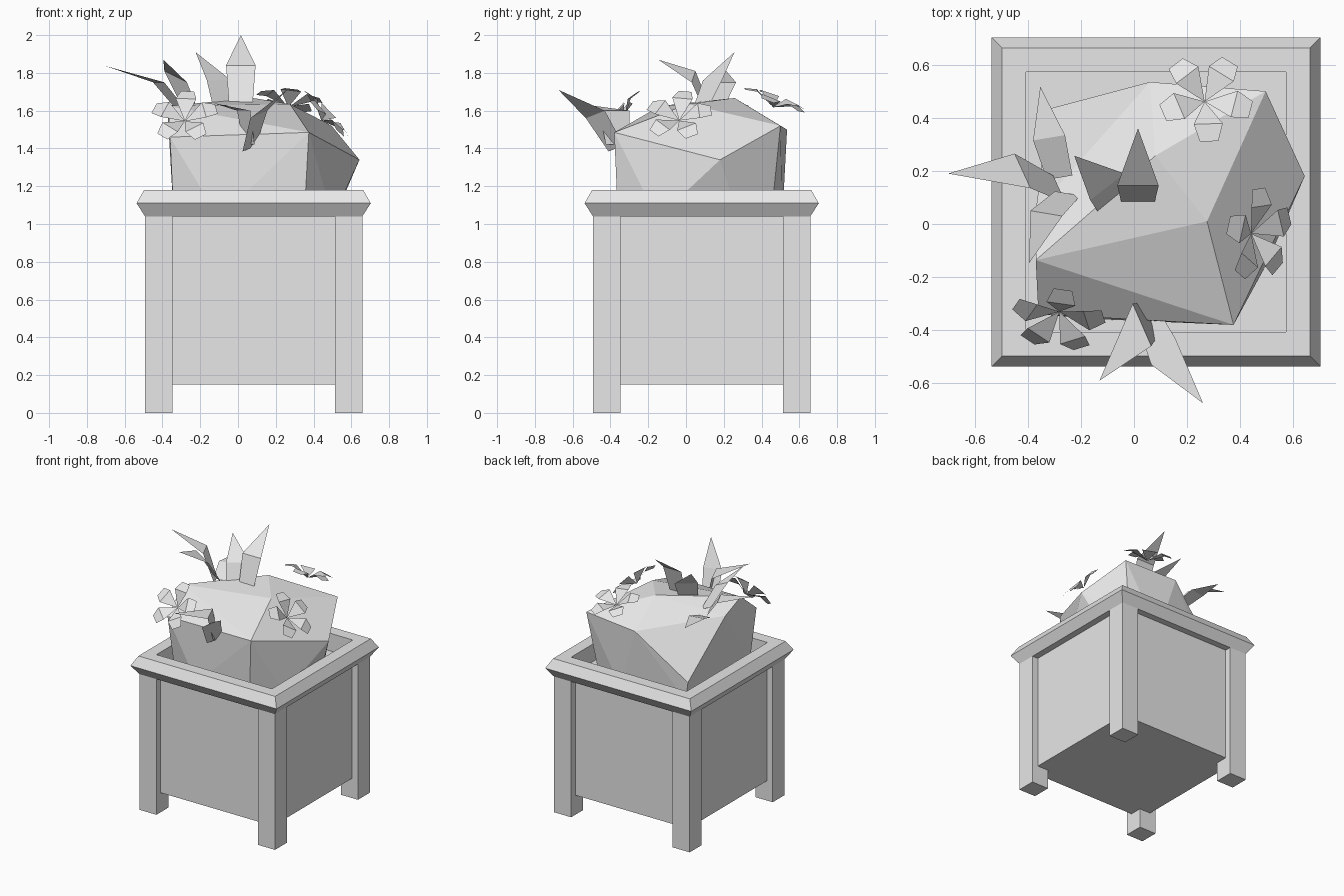
import bpy, bmesh, math
from mathutils import Vector

if "Cube" in bpy.data.objects:
    bpy.data.objects.remove(bpy.data.objects["Cube"])

grey = bpy.data.materials.new("plain_grey")
grey.use_nodes = True
grey.diffuse_color = (0.8, 0.8, 0.8, 1)
grey.node_tree.nodes["Principled BSDF"].inputs["Base Color"].default_value = (0.8, 0.8, 0.8, 1)

CX = CY = 0.083  # planter centre


def make(name, verts, faces=None):
    """Mesh from faces, or the convex hull when no faces are given."""
    bm = bmesh.new()
    vs = [bm.verts.new(v) for v in verts]
    if faces is None:
        res = bmesh.ops.convex_hull(bm, input=vs)
        loose = {g for g in res["geom_interior"] if isinstance(g, bmesh.types.BMVert)}
        bmesh.ops.delete(bm, geom=list(loose), context="VERTS")
    else:
        for f in faces:
            bm.faces.new([vs[i] for i in f])
    if faces is None or name == "planter_rim":
        bmesh.ops.recalc_face_normals(bm, faces=bm.faces[:])
    mesh = bpy.data.meshes.new(name)
    bm.to_mesh(mesh)
    bm.free()
    mesh.materials.append(grey)
    ob = bpy.data.objects.new(name, mesh)
    bpy.context.collection.objects.link(ob)
    return ob


def box(name, x, y, half, z0, z1):
    make(name, [(x + sx * half, y + sy * half, z)
                for sx in (-1, 1) for sy in (-1, 1) for z in (z0, z1)])


# Planter body with the soil as its top
box("planter_body", CX, CY, 0.525, 0.15, 1.045)

# Four corner legs
for side_x, nx in ((-1, "right"), (1, "left")):
    for side_y, ny in ((-1, "front"), (1, "back")):
        box(f"{ny}_{nx}_leg", CX + side_x * 0.503, CY + side_y * 0.503, 0.0725, 0, 1.05)

# Bevelled rim: a closed profile carried round a square
profile = [(0.49, 1.04), (0.575, 1.04), (0.62, 1.11), (0.58, 1.18), (0.49, 1.18)]
n = len(profile)
rim = [(CX + sx * h, CY + sy * h, z)
       for sx, sy in ((-1, -1), (1, -1), (1, 1), (-1, 1)) for h, z in profile]
make("planter_rim", rim,
     [(c * n + p, (c + 1) % 4 * n + p, (c + 1) % 4 * n + (p + 1) % n, c * n + (p + 1) % n)
      for c in range(4) for p in range(n)])

# Faceted bush
make("bush", [
    (0.275, 0.01, 1.635), (0.375, -0.38, 1.485), (0.643, 0.18, 1.34), (0.496, 0.5, 1.52),
    (0.06, 0.535, 1.5), (-0.32, 0.434, 1.17), (0.08, 0.257, 1.667), (-0.37, -0.136, 1.625),
    (-0.36, -0.34, 1.46), (-0.37, 0.05, 1.55),
    (-0.1, -0.36, 1.03), (0.35, -0.36, 1.03), (0.5, -0.15, 1.03), (0.51, 0.28, 1.03),
    (0.42, 0.45, 1.03), (0.2, 0.51, 1.03), (-0.3, 0.43, 1.03), (-0.34, -0.28, 1.03)])


# Bent pointed leaves: base, fold, tip, half width at the fold
def leaf(name, base, fold, tip, half):
    b, f, t, h = (Vector(v) for v in (base, fold, tip, half))
    make(name, [b - h * 0.8, b + h * 0.8, f + h, f - h, t], [(0, 1, 2, 3), (3, 2, 4)])


leaf("tall_leaf", (0.015, 0.08, 1.63), (0.015, 0.145, 1.84), (0.015, 0.36, 2.0), (0.078, 0, 0))
leaf("inner_leaf", (-0.08, 0.08, 1.62), (-0.1, 0.14, 1.76), (-0.225, 0.257, 1.91), (0.065, 0.05, 0))
leaf("side_leaf", (-0.28, 0.13, 1.58), (-0.42, 0.2, 1.75), (-0.7, 0.19, 1.836), (0.03, -0.065, 0))
leaf("curled_leaf", (-0.25, 0.115, 1.6), (-0.33, 0.04, 1.78), (-0.395, -0.147, 1.87), (0.06, -0.01, -0.03))
leaf("flat_leaf", (-0.28, 0.175, 1.57), (-0.32, 0.325, 1.63), (-0.353, 0.517, 1.63), (0.06, 0.01, 0))
leaf("front_leaf", (0.06, -0.36, 1.42), (0.03, -0.38, 1.6), (-0.13, -0.59, 1.64), (0.035, -0.08, 0))
leaf("front_long_leaf", (0.06, -0.37, 1.4), (0.11, -0.48, 1.58), (0.26, -0.675, 1.71), (0.045, 0.05, 0.02))


# Five-petalled flowers with a sunken middle
def flower(name, centre, normal, spin):
    rot = Vector(normal).to_track_quat("Z", "Y")
    verts, faces = [], []
    petal = [(0, 0, -0.04), (0.11, -0.055, 0.015), (0.175, -0.035, 0),
             (0.175, 0.035, 0), (0.11, 0.055, 0.015)]
    for i in range(5):
        a = spin + math.tau * i / 5
        for x, y, z in petal:
            local = Vector((x * math.cos(a) - y * math.sin(a),
                            x * math.sin(a) + y * math.cos(a), z))
            verts.append(rot @ local + Vector(centre))
        k = i * 5
        faces += [(k, k + 1, k + 4), (k + 1, k + 2, k + 3, k + 4)]
    make(name, verts, faces)


flower("front_flower", (-0.285, -0.36, 1.57), (-0.1, -0.75, 0.65), 0.3)
flower("back_flower", (0.27, 0.475, 1.655), (0.1, 0.35, 0.93), 0.65)
flower("side_flower", (0.47, -0.04, 1.575), (0.72, -0.1, 0.68), 0.2)
